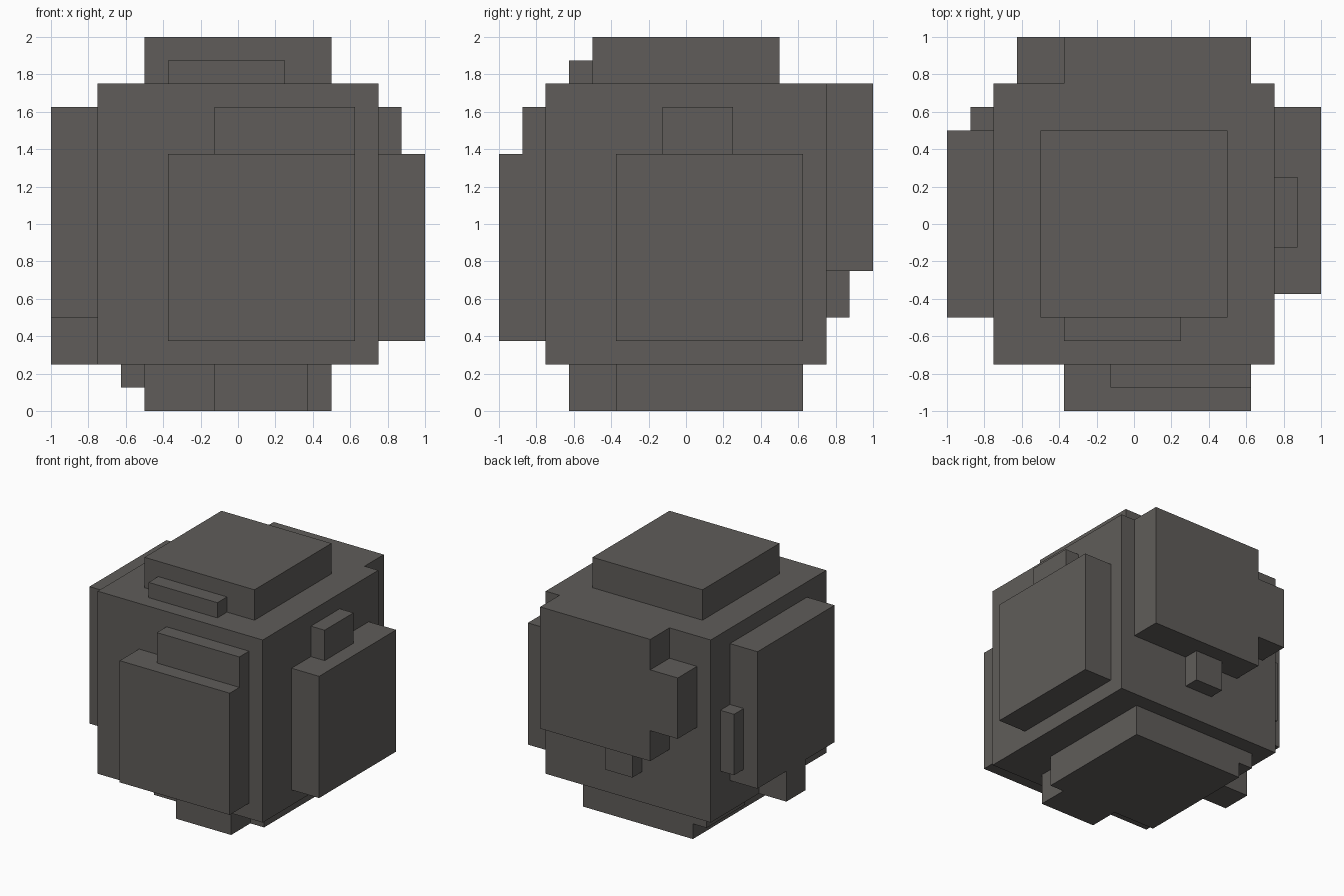
import bpy
import bmesh
from mathutils import Vector

CELL = 0.125   # every part sits on this grid
HALF = 6       # half width of the core, in cells
MIDDLE = 8     # height of the core's centre, in cells

cube = bpy.data.objects.get("Cube")
if cube:
    bpy.data.objects.remove(cube, do_unlink=True)

stone = bpy.data.materials.new("dark_stone_grey")
colour = (0.115, 0.108, 0.101, 1.0)
stone.use_nodes = True
stone.diffuse_color = colour
stone.node_tree.nodes["Principled BSDF"].inputs["Base Color"].default_value = colour


def box(name, low, high):
    """Flat-faced box between two grid corners, measured from the core's centre."""
    low, high = Vector(low), Vector(high)
    size, centre = high - low, (low + high) / 2
    bm = bmesh.new()
    bmesh.ops.create_cube(bm, size=1)
    for v in bm.verts:
        v.co = Vector(a * b for a, b in zip(v.co, size)) * CELL
    mesh = bpy.data.meshes.new(name)
    bm.to_mesh(mesh)
    bm.free()
    mesh.materials.append(stone)
    obj = bpy.data.objects.new(name, mesh)
    obj.location = (centre + Vector((0, 0, MIDDLE))) * CELL
    bpy.context.collection.objects.link(obj)


def slab(name, axis, sign, u, v, depth):
    """Box raised from one core face; u and v span the other two axes in order."""
    span = [u, v]
    span.insert(axis, sorted((sign * HALF, sign * (HALF + depth))))
    box(name, *zip(*span))


X, Y, Z = range(3)

box("core", [-HALF] * 3, [HALF] * 3)

# Front
slab("front_plate", Y, -1, (-3, 5), (-5, 3), 2)
slab("front_upper_step", Y, -1, (-1, 5), (3, 5), 1)

# Back
slab("back_plate", Y, 1, (-3, 5), (-2, 6), 2)
slab("back_side_tab", Y, 1, (-5, -3), (0, 4), 2)
slab("back_lower_step", Y, 1, (-1, 1), (-4, -2), 1)

# Left
slab("left_plate", X, 1, (-3, 5), (-5, 3), 2)
slab("left_upper_step", X, 1, (-1, 2), (3, 5), 1)

# Right
slab("right_plate", X, -1, (-4, 4), (-4, 5), 2)
slab("right_lower_tab", X, -1, (-1, 1), (-6, -4), 2)
slab("right_rear_step", X, -1, (4, 5), (-3, 1), 1)

# Top
slab("top_plate", Z, 1, (-4, 4), (-4, 4), 2)
slab("top_front_step", Z, 1, (-3, 2), (-5, -4), 1)

# Bottom
slab("bottom_plate", Z, -1, (-4, 4), (-3, 5), 2)
slab("bottom_front_tab", Z, -1, (-1, 3), (-5, -3), 2)
slab("bottom_side_step", Z, -1, (-5, -4), (1, 5), 1)
